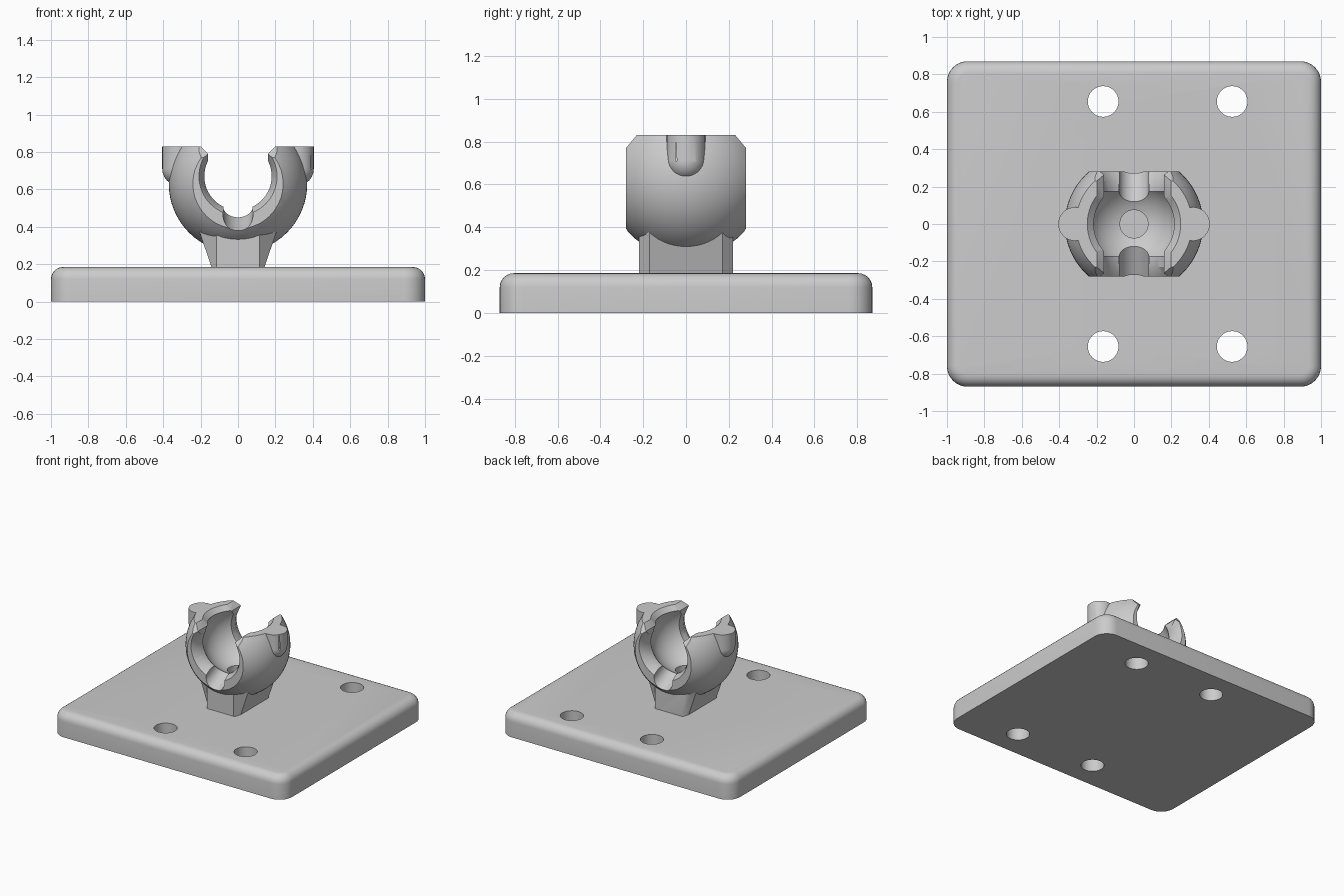
import bpy, bmesh, math
from mathutils import Matrix, Vector

cube = bpy.data.objects.get("Cube")
if cube:
    bpy.data.objects.remove(cube, do_unlink=True)

grey = bpy.data.materials.new("plain_grey")
grey.use_nodes = True
grey.diffuse_color = (0.6, 0.6, 0.6, 1)
grey.node_tree.nodes["Principled BSDF"].inputs["Base Color"].default_value = (0.6, 0.6, 0.6, 1)


def make(name, bm):
    bmesh.ops.recalc_face_normals(bm, faces=bm.faces)
    me = bpy.data.meshes.new(name)
    bm.to_mesh(me)
    bm.free()
    me.materials.append(grey)
    ob = bpy.data.objects.new(name, me)
    bpy.context.collection.objects.link(ob)
    return ob


def ball(name, r, loc):
    bm = bmesh.new()
    bmesh.ops.create_uvsphere(bm, u_segments=64, v_segments=32, radius=r,
                              matrix=Matrix.Translation(loc))
    return make(name, bm)


def rod(name, a, b, r1, r2, seg=48):
    """Cylinder or cone from point a to point b."""
    a, b = Vector(a), Vector(b)
    turn = (b - a).to_track_quat('Z', 'Y').to_matrix().to_4x4()
    bm = bmesh.new()
    bmesh.ops.create_cone(bm, cap_ends=True, segments=seg, radius1=r1, radius2=r2,
                          depth=(b - a).length,
                          matrix=Matrix.Translation((a + b) / 2) @ turn)
    return make(name, bm)


def loft(name, lower, upper):
    """Solid between two matching outlines."""
    bm = bmesh.new()
    lo = [bm.verts.new(p) for p in lower]
    up = [bm.verts.new(p) for p in upper]
    bm.faces.new(lo)
    bm.faces.new(up)
    for i in range(len(lo)):
        j = (i + 1) % len(lo)
        bm.faces.new((lo[i], lo[j], up[j], up[i]))
    return make(name, bm)


def combine(target, tool, op):
    mod = target.modifiers.new(op, 'BOOLEAN')
    mod.object, mod.operation, mod.solver = tool, op, 'EXACT'
    bpy.context.view_layer.objects.active = target
    bpy.ops.object.modifier_apply(modifier=mod.name)
    bpy.data.objects.remove(tool, do_unlink=True)


def smooth(ob):
    bpy.ops.object.select_all(action='DESELECT')
    ob.select_set(True)
    bpy.context.view_layer.objects.active = ob
    bpy.ops.object.shade_smooth_by_angle(angle=math.radians(30))


# Base plate with rounded corners and a rounded top edge
bm = bmesh.new()
bmesh.ops.create_cube(bm, size=1, matrix=Matrix.Translation((0, 0, 0.0925))
                      @ Matrix.Diagonal((2, 1.74, 0.185, 1)))
upright = [e for e in bm.edges if abs(e.verts[0].co.z - e.verts[1].co.z) > 0.1]
bmesh.ops.bevel(bm, geom=upright, offset=0.11, segments=8, profile=0.5, affect='EDGES')
rim = [e for e in bm.edges if all(v.co.z > 0.18 for v in e.verts)]
bmesh.ops.bevel(bm, geom=rim, offset=0.065, segments=6, profile=0.5, affect='EDGES')
plate = make("base_plate", bm)
for x in (-0.165, 0.525):
    for y in (-0.655, 0.655):
        combine(plate, rod("hole", (x, y, -0.1), (x, y, 0.3), 0.082, 0.082), 'DIFFERENCE')
smooth(plate)

# Socket body: ball, flared neck and two side ribs
socket = ball("ball_socket", 0.37, (0, 0, 0.63))


def neck_outline(half, z):
    q = [(half, 0.17), (0.115, 0.22), (-0.115, 0.22), (-half, 0.17)]
    return [(x, y, z) for x, y in q + [(-x, -y) for x, y in q]]


combine(socket, loft("neck", neck_outline(0.13, 0.15), neck_outline(0.215, 0.4)), 'UNION')
for s in (-1, 1):
    rib = rod("rib", (s * 0.315, 0, 0.71), (s * 0.315, 0, 0.95), 0.09, 0.09, 64)
    combine(rib, ball("rib_end", 0.09, (s * 0.315, 0, 0.71)), 'UNION')
    combine(socket, rib, 'UNION')

# Trim the front, back and top, with chamfered top edges
trim = [(-0.28, 0), (0.28, 0), (0.28, 0.77), (0.23, 0.83), (-0.23, 0.83), (-0.28, 0.77)]
combine(socket, loft("trim", [(-1, y, z) for y, z in trim],
                     [(1, y, z) for y, z in trim]), 'INTERSECT')

# Hollow cavity, chamfered mouth and centre bore
combine(socket, ball("cavity", 0.25, (0, 0, 0.67)), 'DIFFERENCE')
combine(socket, rod("mouth", (0, 0, 0.77), (0, 0, 0.85), 0.19, 0.27, 64), 'DIFFERENCE')
combine(socket, rod("bore", (0, 0, 0.3), (0, 0, 0.6), 0.075, 0.075), 'DIFFERENCE')

# Front-to-back opening with flared ends and a chamfered entry
combine(socket, rod("opening", (0, -0.5, 0.67), (0, 0.5, 0.67), 0.18, 0.18, 64), 'DIFFERENCE')
entry = [(-0.16, 0.65), (0.16, 0.65), (0.16, 0.79), (0.2, 0.831), (0.2, 0.95),
         (-0.2, 0.95), (-0.2, 0.831), (-0.16, 0.79)]
combine(socket, loft("entry", [(x, -0.5, z) for x, z in entry],
                     [(x, 0.5, z) for x, z in entry]), 'DIFFERENCE')
for s in (-1, 1):
    combine(socket, rod("flare", (0, s * 0.22, 0.67), (0, s * 0.3, 0.67), 0.175, 0.22, 64),
            'DIFFERENCE')
    # Sloping round groove in the lower lip
    combine(socket, rod("groove", (0, s * 0.06, 0.567), (0, s * 0.4, 0.407), 0.08, 0.08),
            'DIFFERENCE')
smooth(socket)
